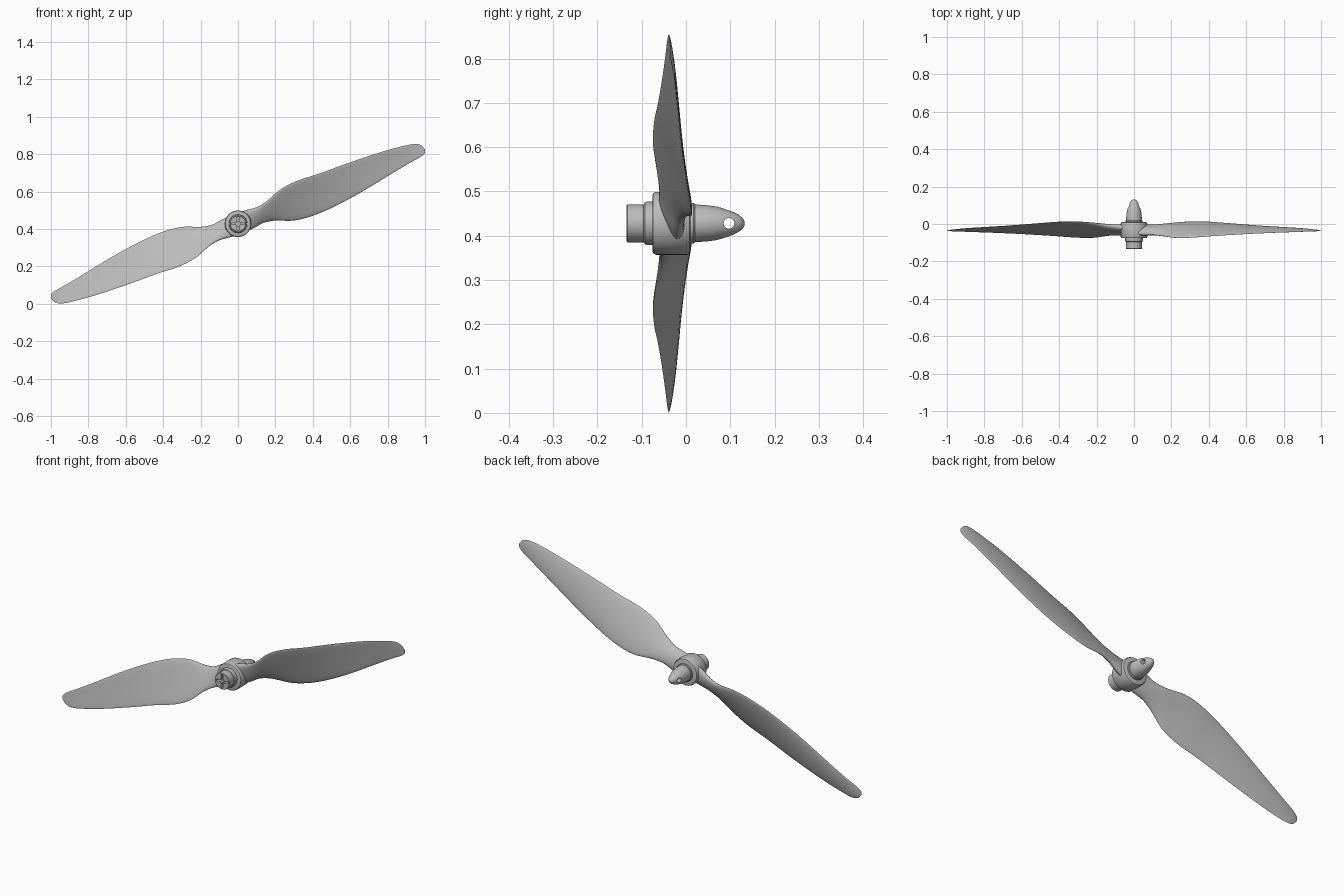
import bpy, bmesh
from math import sin, cos, pi, radians
from mathutils import Matrix, Vector

cube = bpy.data.objects.get("Cube")
if cube:
    bpy.data.objects.remove(cube, do_unlink=True)

CENTER = Vector((0, 0, 0.428))

grey = bpy.data.materials.new("plain grey")
grey.use_nodes = True
COLOR = (0.5, 0.5, 0.5, 1)
grey.diffuse_color = COLOR
grey.node_tree.nodes["Principled BSDF"].inputs["Base Color"].default_value = COLOR


def finish(name, bm):
    """Turn a bmesh into a grey object placed on the shaft axis."""
    bmesh.ops.recalc_face_normals(bm, faces=bm.faces)
    mesh = bpy.data.meshes.new(name)
    bm.to_mesh(mesh)
    bm.free()
    mesh.materials.append(grey)
    obj = bpy.data.objects.new(name, mesh)
    obj.location = CENTER
    bpy.context.collection.objects.link(obj)
    return obj


def select(obj):
    bpy.ops.object.select_all(action='DESELECT')
    obj.select_set(True)
    bpy.context.view_layer.objects.active = obj


def smooth(obj, angle=35):
    select(obj)
    bpy.ops.object.shade_smooth_by_angle(angle=radians(angle))


def loft(bm, rings):
    """Skin closed rings of points and cap both ends."""
    rings = [[bm.verts.new(p) for p in ring] for ring in rings]
    for a, b in zip(rings, rings[1:]):
        for i in range(len(a)):
            j = (i + 1) % len(a)
            bm.faces.new((a[i], a[j], b[j], b[i]))
    bm.faces.new(rings[0])
    bm.faces.new(rings[-1])


def lathe(name, profile, sides=48):
    """Revolve (radius, y) points about the shaft axis."""
    bm = bmesh.new()
    angles = [2 * pi * i / sides for i in range(sides)]
    loft(bm, [[(r * cos(a), y, r * sin(a)) for a in angles] for r, y in profile])
    return finish(name, bm)


def box(name, size, y):
    bm = bmesh.new()
    bmesh.ops.create_cube(bm, size=1, matrix=Matrix.Translation((0, y, 0)) @ Matrix.Diagonal((*size, 1)))
    return finish(name, bm)


def cut(obj, cutter):
    mod = obj.modifiers.new("cut", 'BOOLEAN')
    mod.operation = 'DIFFERENCE'
    mod.solver = 'EXACT'
    mod.object = cutter
    select(obj)
    bpy.ops.object.modifier_apply(modifier=mod.name)
    bpy.data.objects.remove(cutter, do_unlink=True)


# Hub and the rounded washers on either side
hub = lathe("hub", [(.062, -.076), (.068, -.074), (.071, -.068),
                    (.071, .002), (.068, .008), (.062, .01)])
front_washer = lathe("front_washer", [(.042, -.096), (.047, -.093), (.049, -.088), (.049, -.074)])
rear_washer = lathe("rear_washer", [(.046, .005), (.046, .017), (.043, .02)])

# Shaft collar with a cross-slotted, bored end
collar = lathe("shaft_collar", [(.041, -.134), (.043, -.132), (.043, -.09)])
cut(collar, lathe("bore_cutter", [(.012, -.15), (.012, -.1)], 24))
for size in ((.07, .05, .01), (.01, .05, .07)):
    cut(collar, box("slot_cutter", size, -.135))

# Pointed nut with a cross hole
nut = lathe("spinner_nut", [(.042, .005), (.042, .03), (.041, .045), (.0385, .065), (.035, .08),
                            (.03, .095), (.025, .108), (.019, .12), (.012, .128), (.005, .132)])
bm = bmesh.new()
bmesh.ops.create_cone(bm, cap_ends=True, segments=24, radius1=.012, radius2=.012, depth=.2,
                      matrix=Matrix.Translation((0, .097, 0)) @ Matrix.Rotation(pi / 2, 4, 'Y'))
cut(nut, finish("hole_cutter", bm))

for part in (hub, front_washer, rear_washer, collar, nut):
    smooth(part)

# Blade stations: span, upper edge, lower edge, depth of each edge, thickness
STATIONS = [Vector(s) for s in (
    (0, .06, -.06, -.052, -.018, .05),
    (.08, .049, -.052, -.054, -.013, .043),
    (.13, .044, -.046, -.057, -.006, .036),
    (.19, .055, -.059, -.064, .003, .028),
    (.28, .085, -.095, -.074, .012, .02),
    (.38, .094, -.11, -.072, .012, .016),
    (.5, .086, -.109, -.064, .004, .013),
    (.67, .08, -.091, -.054, -.008, .011),
    (.85, .069, -.062, -.046, -.018, .009),
    (.97, .055, -.043, -.042, -.025, .007),
    (1.04, .04, -.034, -.039, -.032, .005),
    (1.068, .018, -.024, -.038, -.036, .004),
    (1.075, -.003, -.012, -.037, -.037, .003))]


def spline(points, steps=5):
    """Smooth curve through the stations, tangents scaled by span."""
    last = len(points) - 1
    slope = []
    for i in range(last + 1):
        a, b = points[max(i - 1, 0)], points[min(i + 1, last)]
        slope.append((b - a) / (b[0] - a[0]))
    out = []
    for i in range(last):
        a, b = points[i], points[i + 1]
        h = b[0] - a[0]
        for k in range(steps):
            t = k / steps
            u = 1 - t
            out.append(a * (u * u * (1 + 2 * t)) + b * (t * t * (3 - 2 * t))
                       + slope[i] * (h * t * u * u) - slope[i + 1] * (h * t * t * u))
    return out + [points[-1]]


def section(station, count=24):
    """Thin cambered blade section at one span position."""
    span, up, low, y_up, y_low, thick = station
    top, bottom = Vector((span, y_up, up)), Vector((span, y_low, low))
    chord = top - bottom
    normal = Vector((0, chord.z, -chord.y)).normalized()
    ring = []
    for i in range(count):
        a = 2 * pi * i / count
        offset = sin(a) * thick / 2 + .03 * chord.length * sin(a) ** 2
        ring.append((top + bottom) / 2 + chord * cos(a) / 2 + normal * offset)
    return ring


# Two opposite blades, tilted about the shaft
SWEEP = radians(-22)
for name, turn in (("left_blade", 0), ("right_blade", pi)):
    bm = bmesh.new()
    loft(bm, [section(s) for s in spline(STATIONS)])
    bmesh.ops.rotate(bm, verts=bm.verts, matrix=Matrix.Rotation(SWEEP + turn, 3, 'Y'))
    smooth(finish(name, bm), 60)
